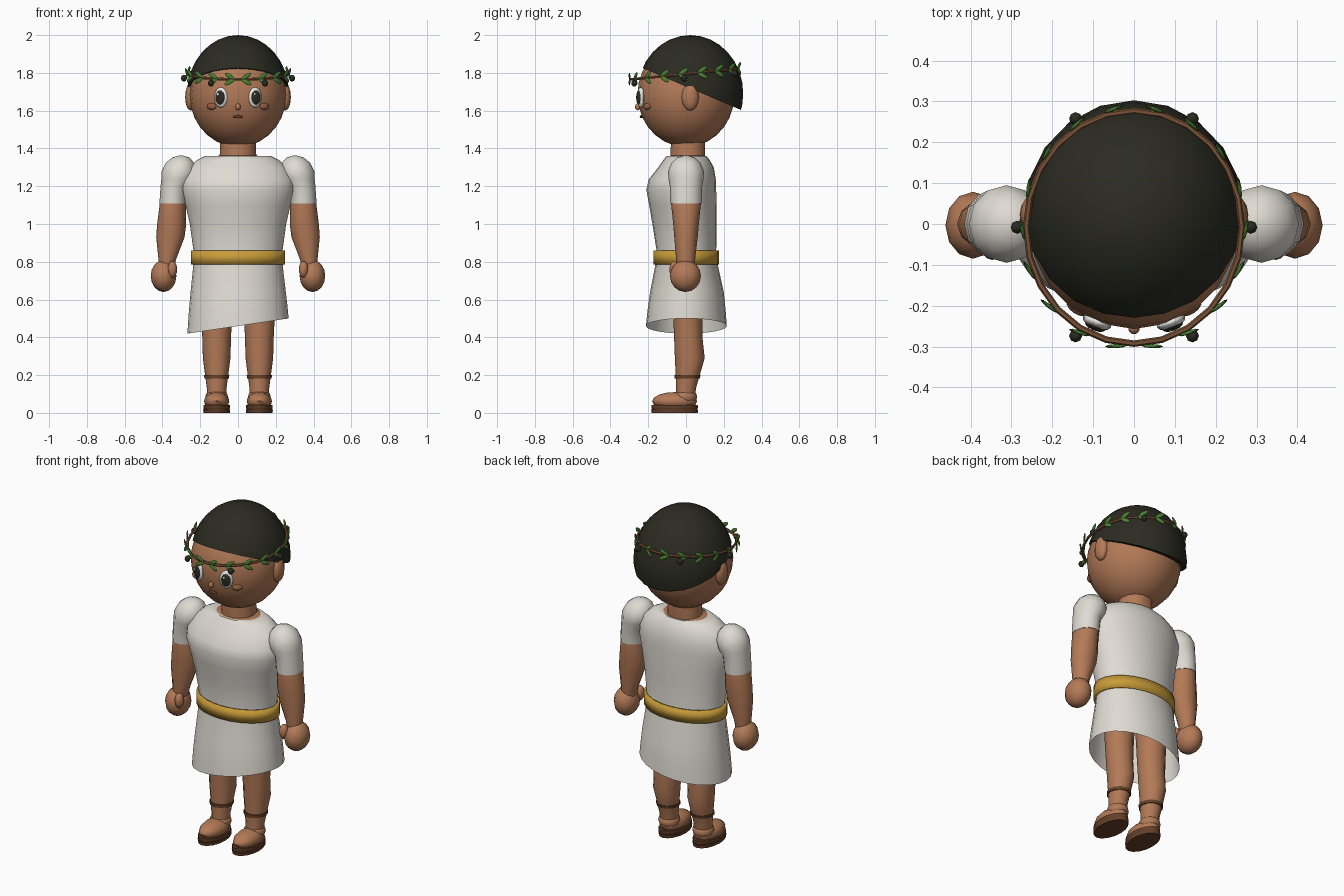
import bpy, bmesh, math
from mathutils import Matrix, Vector

if "Cube" in bpy.data.objects:
    bpy.data.objects.remove(bpy.data.objects["Cube"])


def material(name, rgb):
    m = bpy.data.materials.new(name)
    m.diffuse_color = (*rgb, 1)
    m.use_nodes = True
    m.node_tree.nodes["Principled BSDF"].inputs["Base Color"].default_value = m.diffuse_color
    return m


SKIN = material("skin", (0.45, 0.195, 0.095))
BLUSH = material("blush", (0.30, 0.115, 0.06))
HAIR = material("dark hair", (0.024, 0.024, 0.016))
CLOTH = material("white cloth", (0.74, 0.71, 0.65))
GOLD = material("gold sash", (0.58, 0.33, 0.04))
LEATHER = material("leather", (0.13, 0.052, 0.022))
STEM = material("stem brown", (0.21, 0.09, 0.04))
LEAF = material("leaf green", (0.07, 0.22, 0.035))
WHITE = material("eye white", (0.85, 0.85, 0.82))


def finish(name, bm, mat):
    bmesh.ops.recalc_face_normals(bm, faces=bm.faces)
    me = bpy.data.meshes.new(name)
    bm.to_mesh(me)
    bm.free()
    me.materials.append(mat)
    ob = bpy.data.objects.new(name, me)
    bpy.context.collection.objects.link(ob)
    return ob


def add_ball(bm, loc, size, rot=Matrix.Identity(4), seg=12, rings=8):
    mat = Matrix.Translation(loc) @ rot @ Matrix.Diagonal((*size, 1))
    bmesh.ops.create_uvsphere(bm, u_segments=seg, v_segments=rings, radius=1, matrix=mat)


def ball(name, loc, size, mat, rot=Matrix.Identity(4), seg=12, rings=8):
    bm = bmesh.new()
    add_ball(bm, loc, size, rot, seg, rings)
    return finish(name, bm, mat)


def loft(name, sections, mat, n=12, caps=True):
    """Skin elliptical sections (x, y, z, rx, ry)."""
    bm = bmesh.new()
    loops = []
    for x, y, z, rx, ry in sections:
        loops.append([bm.verts.new((x + rx * math.cos(2 * math.pi * i / n),
                                    y + ry * math.sin(2 * math.pi * i / n), z)) for i in range(n)])
    for a, b in zip(loops, loops[1:]):
        for i in range(n):
            j = (i + 1) % n
            bm.faces.new((a[i], a[j], b[j], b[i]))
    if caps:
        bm.faces.new(loops[0])
        bm.faces.new(loops[-1])
    return finish(name, bm, mat)


# Head, neck and face
ball("head", (0, 0, 1.685), (0.257, 0.257, 0.277), SKIN, seg=20, rings=14)
loft("neck", [(0, 0.005, 1.30, 0.16, 0.10), (0, 0.005, 1.356, 0.15, 0.098),
              (0, 0.01, 1.362, 0.097, 0.094), (0, 0.01, 1.46, 0.093, 0.092)], SKIN, 14)
ball("nose", (0, -0.256, 1.62), (0.014, 0.014, 0.018), SKIN)
ball("mouth", (0, -0.237, 1.568), (0.026, 0.008, 0.008), LEATHER)

# Hair: rounded cap cut off by a plane sloping down to the nape
bm = bmesh.new()
add_ball(bm, (0, 0.022, 1.69), (0.27, 0.281, 0.31), seg=20, rings=16)
cut = bmesh.ops.bisect_plane(bm, geom=bm.verts[:] + bm.edges[:] + bm.faces[:],
                             plane_co=(0, -0.24, 1.83), plane_no=(0, 0.426, 1), clear_inner=True)
bmesh.ops.edgeloop_fill(bm, edges=[e for e in cut["geom_cut"] if isinstance(e, bmesh.types.BMEdge)])
finish("hair", bm, HAIR)

# Tunic: open shell with a slanted hem
tunic = loft("tunic", [
    (0, 0.002, 0.46, 0.268, 0.214), (0, 0.003, 0.54, 0.262, 0.207), (0, 0.005, 0.64, 0.252, 0.195),
    (0, 0.003, 0.77, 0.238, 0.168), (0, 0.002, 0.86, 0.236, 0.158), (0, -0.008, 1.0, 0.255, 0.17),
    (0, -0.017, 1.10, 0.278, 0.178), (0, -0.025, 1.18, 0.30, 0.185), (0, -0.02, 1.235, 0.298, 0.178),
    (0, 0.0, 1.30, 0.262, 0.147), (0, 0.003, 1.34, 0.215, 0.122), (0, 0.003, 1.36, 0.175, 0.105),
    (0, 0.005, 1.36, 0.13, 0.098)], CLOTH, 24, caps=False)
for v in tunic.data.vertices:
    if v.co.z < 0.7:
        v.co.z += 0.15 * v.co.x * (0.7 - v.co.z) / 0.24

# Sash: hollow band standing slightly off the cloth
sash = loft("sash", [(0, 0.002, 0.785, 0.25, 0.173), (0, 0.002, 0.86, 0.25, 0.173)], GOLD, 24, caps=False)
solid = sash.modifiers.new("thickness", "SOLIDIFY")
solid.thickness = 0.012

for s, side in ((-1, "left"), (1, "right")):
    # Ears, eyes and cheeks
    ball(side + "_ear", (s * 0.25, 0.022, 1.672), (0.03, 0.046, 0.072), SKIN)
    turn = Matrix.Rotation(s * math.radians(21), 4, "Z")
    eye = Vector((s * 0.091, -0.24, 1.67))
    out = turn @ Vector((0, -1, 0))
    ball(side + "_eye", eye, (0.037, 0.017, 0.054), WHITE, turn)
    ball(side + "_pupil", eye + out * 0.011, (0.027, 0.011, 0.038), HAIR, turn)
    ball(side + "_eye_glint", eye + out * 0.02 + Vector((-0.009, 0, 0.016)),
         (0.007, 0.004, 0.008), WHITE, turn, 8, 6)
    ball(side + "_cheek", (s * 0.14, -0.206, 1.622), (0.029, 0.014, 0.018), BLUSH,
         Matrix.Rotation(s * math.radians(34), 4, "Z"))

    # Sleeve, arm, hand and thumb
    loft(side + "_sleeve", [(s * 0.345, 0, 1.108, 0.071, 0.083), (s * 0.337, 0, 1.20, 0.073, 0.086),
                            (s * 0.318, 0, 1.24, 0.088, 0.093), (s * 0.312, 0, 1.28, 0.092, 0.095),
                            (s * 0.307, 0, 1.325, 0.074, 0.076), (s * 0.303, 0, 1.352, 0.045, 0.045),
                            (s * 0.302, 0, 1.362, 0.012, 0.012)], CLOTH)
    loft(side + "_arm", [(s * 0.38, -0.002, 0.76, 0.042, 0.045), (s * 0.375, -0.002, 0.81, 0.046, 0.05),
                         (s * 0.358, 0, 0.93, 0.075, 0.062), (s * 0.351, 0, 1.0, 0.077, 0.068),
                         (s * 0.345, 0, 1.11, 0.069, 0.079), (s * 0.34, 0, 1.16, 0.06, 0.07)], SKIN)
    ball(side + "_hand", (s * 0.394, -0.003, 0.725), (0.068, 0.082, 0.085), SKIN)
    ball(side + "_thumb", (s * 0.347, -0.06, 0.76), (0.025, 0.028, 0.044), SKIN)

    # Leg, ankle strap, foot and sandal
    x = s * 0.113
    loft(side + "_leg", [(x, -0.005, 0.06, 0.05, 0.05), (x, 0.0, 0.13, 0.052, 0.053),
                         (x, 0.008, 0.19, 0.06, 0.062), (x, 0.02, 0.29, 0.073, 0.079),
                         (x, 0.012, 0.40, 0.076, 0.075), (x, 0.01, 0.50, 0.081, 0.077),
                         (x, 0.01, 0.78, 0.095, 0.09)], SKIN)
    loft(side + "_ankle_strap", [(x, 0.006, 0.183, 0.065, 0.067), (x, 0.008, 0.2, 0.067, 0.069)], LEATHER)
    ball(side + "_foot", (x, -0.06, 0.062), (0.067, 0.119, 0.048), SKIN)
    ball(side + "_ankle", (x, -0.003, 0.085), (0.06, 0.062, 0.045), SKIN)
    loft(side + "_sandal_sole", [(x, -0.06, 0, 0.07, 0.122), (x, -0.06, 0.018, 0.072, 0.125)], LEATHER, 16)
    loft(side + "_sandal_rim", [(x, -0.06, 0.018, 0.067, 0.118), (x, -0.06, 0.026, 0.071, 0.123),
                                (x, -0.06, 0.042, 0.07, 0.122)], LEATHER, 16)


# Wreath: tilted stem ring with paired leaves and dark berries
def wreath_point(a, grow=0.0):
    y = -0.008 - (0.285 + grow) * math.cos(a)
    return Vector(((0.264 + grow) * math.sin(a), y, 1.795 + 0.1 * y))


stem = bmesh.new()
N, K = 24, 6
rings = []
for i in range(N):
    a = 2 * math.pi * i / N
    rings.append([stem.verts.new(wreath_point(a, 0.008 * math.cos(2 * math.pi * k / K))
                                 + Vector((0, 0, 0.008 * math.sin(2 * math.pi * k / K)))) for k in range(K)])
for i in range(N):
    for k in range(K):
        p, q, k2 = rings[i], rings[(i + 1) % N], (k + 1) % K
        stem.faces.new((p[k], p[k2], q[k2], q[k]))
finish("wreath_stem", stem, STEM)

leaves, berries = bmesh.new(), bmesh.new()
for s in (-1, 1):
    for i in range(9):
        a = s * math.radians(4 + 20 * i)
        n = Vector((math.sin(a), -math.cos(a), 0))
        t = Vector((math.cos(a), math.sin(a), 0)) * s
        for up in (-0.55, 0.65):
            d = (t + Vector((0, 0, up)) + n * 0.1).normalized()
            w = n.cross(d).normalized()
            rot = Matrix((d, w.cross(d), w)).transposed().to_4x4()
            add_ball(leaves, wreath_point(a) + d * 0.03 + n * 0.006, (0.03, 0.005, 0.012), rot, 8, 6)
for i in range(6):
    a = math.radians(30 + 60 * i)
    add_ball(berries, wreath_point(a, 0.022) + Vector((0, 0, -0.022)), (0.016, 0.016, 0.018), seg=8, rings=6)
finish("wreath_leaves", leaves, LEAF)
finish("wreath_berries", berries, HAIR)

# Smooth shading with sharp creases kept
for ob in bpy.context.scene.objects:
    ob.select_set(True)
    bpy.context.view_layer.objects.active = ob
bpy.ops.object.shade_smooth_by_angle(angle=math.radians(45))
